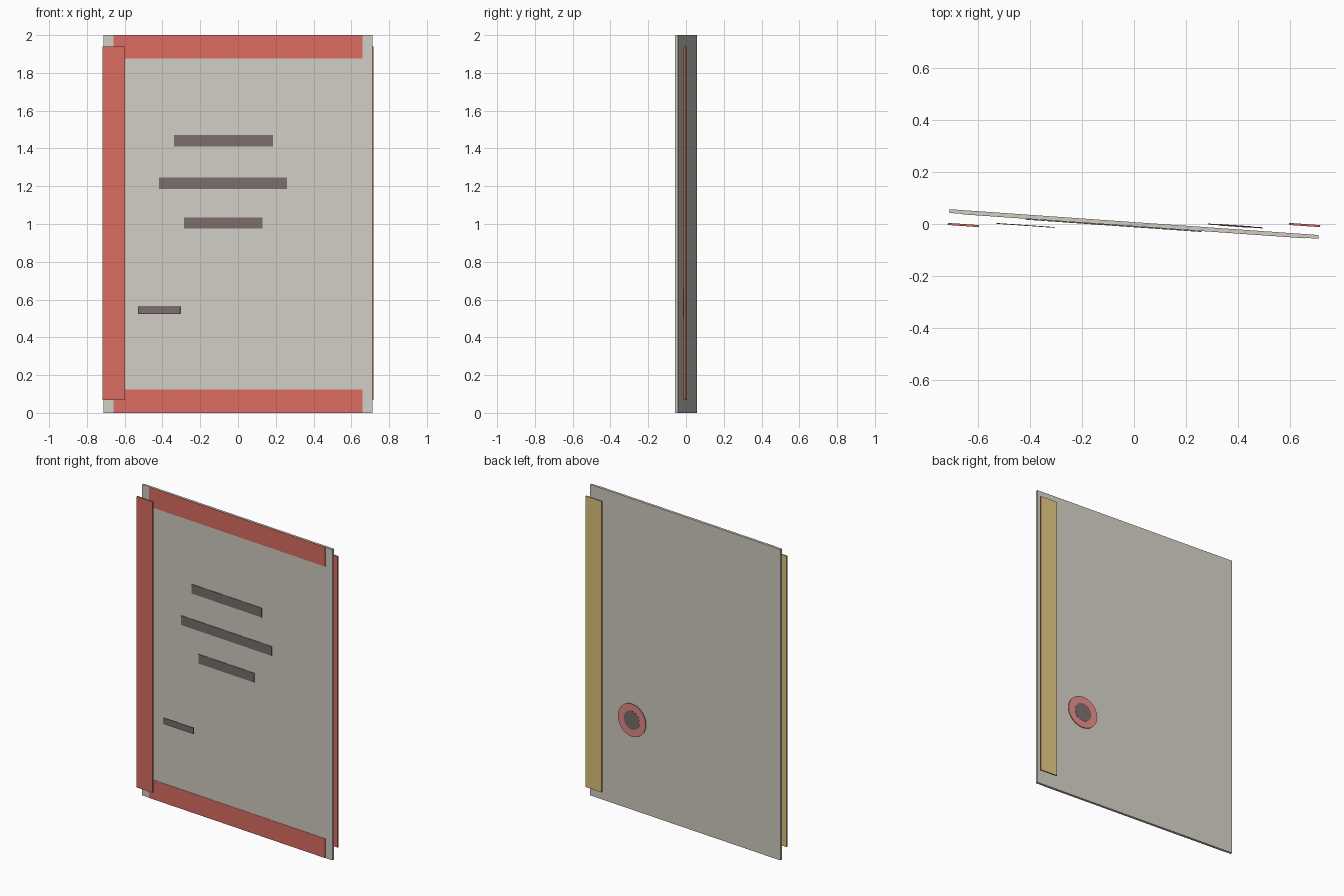
import bpy, bmesh, math
from mathutils import Matrix

if "Cube" in bpy.data.objects:
    bpy.data.objects.remove(bpy.data.objects["Cube"])

TURN = math.radians(-4)


def material(name, r, g, b):
    def lin(c):
        c /= 255
        return ((c + 0.055) / 1.055) ** 2.4
    m = bpy.data.materials.new(name)
    m.diffuse_color = (lin(r), lin(g), lin(b), 1)
    m.use_nodes = True
    m.node_tree.nodes["Principled BSDF"].inputs["Base Color"].default_value = m.diffuse_color
    return m


PAPER = material("warm_grey", 209, 205, 196)
RED = material("red", 219, 109, 98)
GOLD = material("gold", 221, 197, 127)
DARK = material("dark_brown", 123, 109, 109)
PINK = material("pink", 227, 140, 135)


def finish(bm, name, loc, mats):
    me = bpy.data.meshes.new(name)
    bm.to_mesh(me)
    bm.free()
    for m in mats:
        me.materials.append(m)
    ob = bpy.data.objects.new(name, me)
    ob.location = loc
    ob.rotation_euler = (0, 0, TURN)   # each part turns about its own centre
    bpy.context.collection.objects.link(ob)
    return ob


def plate(name, x, y, z, w, t, h, mat, back=None):
    bm = bmesh.new()
    bmesh.ops.create_cube(bm, size=1, matrix=Matrix.Diagonal((w, t, h, 1)))
    bm.normal_update()
    if back:
        for f in bm.faces:
            if f.normal.y > 0.9:
                f.material_index = 1
    return finish(bm, name, (x, y, z), [mat, back] if back else [mat])


def disc(name, x, y, z, r, t, mat):
    bm = bmesh.new()
    bmesh.ops.create_cone(bm, cap_ends=True, segments=24, radius1=r, radius2=r, depth=t,
                          matrix=Matrix.Rotation(math.pi / 2, 4, 'X'))
    return finish(bm, name, (x, y, z), [mat])


# main sheet
plate("sheet", 0, 0, 1, 1.4265, 0.0145, 2, PAPER)

# top and bottom bands on the front
for name, z in (("bottom_band", 0.0625), ("top_band", 1.9375)):
    plate(name, 0, -0.0075, z, 1.322, 0.003, 0.125, RED)

# side strips, red with a gold back
for name, s in (("left_strip", -1), ("right_strip", 1)):
    plate(name, s * 0.658, -0.004, 1.003, 0.12, 0.008, 1.872, RED, GOLD)

# printed lines: x centre, z centre, width, height
for i, (x, z, w, h) in enumerate(((-0.077, 1.44, 0.525, 0.06), (-0.079, 1.215, 0.68, 0.06),
                                  (-0.078, 1.005, 0.415, 0.06), (-0.418, 0.544, 0.225, 0.04))):
    plate("line_%d" % (i + 1), x, -0.0055, z, w, 0.003, h, DARK)

# round seal with a dark centre
disc("seal", 0.39, -0.0075, 0.583, 0.105, 0.004, PINK)
disc("seal_centre", 0.39, -0.0075, 0.583, 0.06, 0.006, DARK)
